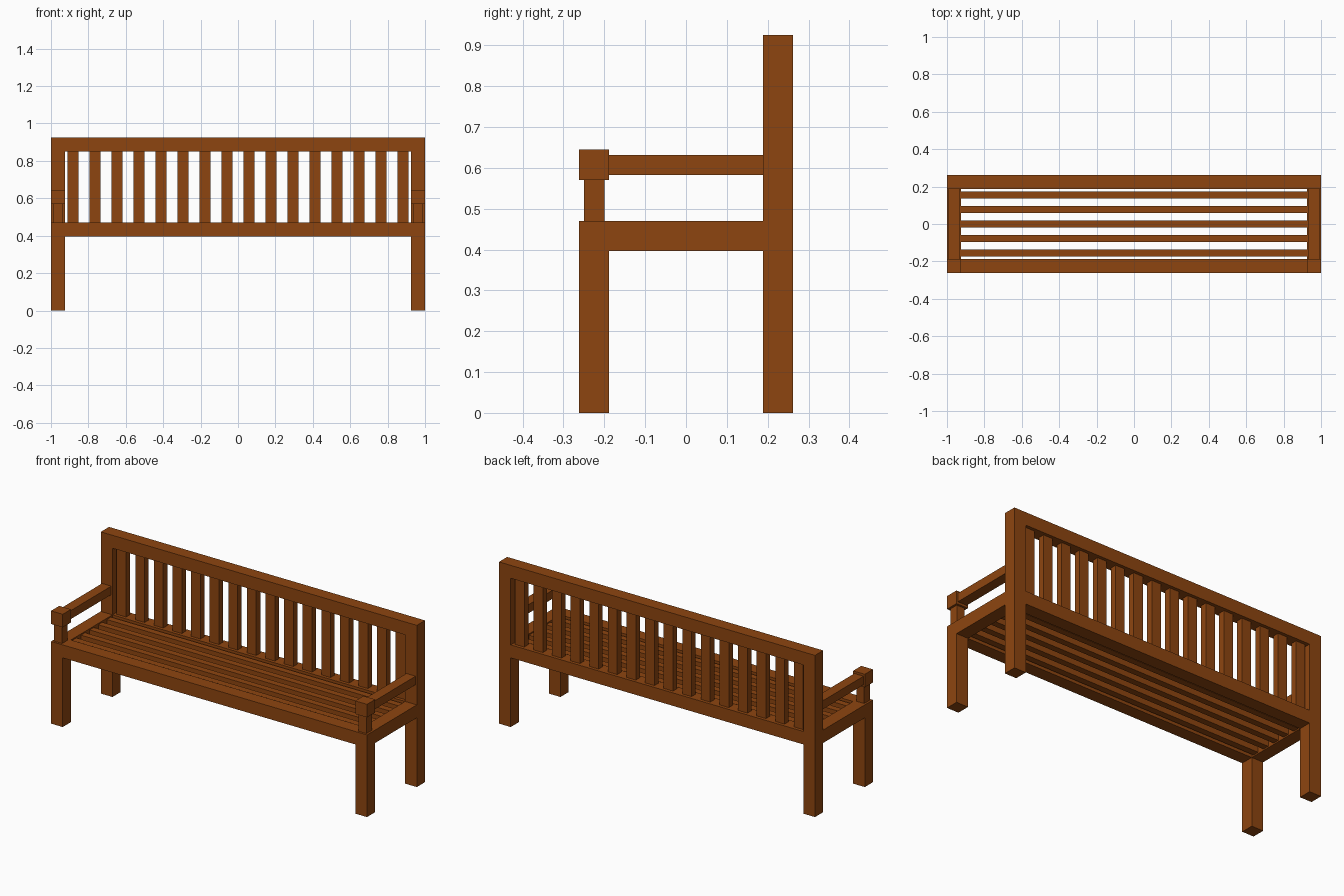
import bpy, bmesh

if "Cube" in bpy.data.objects:
    bpy.data.objects.remove(bpy.data.objects["Cube"])

wood = bpy.data.materials.new("brown_wood")
wood.diffuse_color = (0.27, 0.06, 0.005, 1)
wood.use_nodes = True
wood.node_tree.nodes["Principled BSDF"].inputs["Base Color"].default_value = wood.diffuse_color

T = 0.074                      # heavy timber thickness
X, Y, H = 1.0, 0.262, 0.925    # half width, half depth, height
XI, YI = X - T, Y - T          # inner faces of the legs
XC, YC = X - T / 2, Y - T / 2  # leg centres
SEAT = 0.47


def box(name, x0, x1, y0, y1, z0, z1):
    """Box between two opposite corners, baked at world position."""
    bm = bmesh.new()
    bmesh.ops.create_cube(bm, size=1)
    for v in bm.verts:
        v.co = (x1 if v.co.x > 0 else x0,
                y1 if v.co.y > 0 else y0,
                z1 if v.co.z > 0 else z0)
    me = bpy.data.meshes.new(name)
    bm.to_mesh(me)
    bm.free()
    me.materials.append(wood)
    ob = bpy.data.objects.new(name, me)
    bpy.context.collection.objects.link(ob)
    return ob


def pair(name, *bounds):
    """Box mirrored to the other end of the bench."""
    box(name, *bounds).modifiers.new("Mirror", 'MIRROR')


# Legs and end rails
pair("front_leg", XI, X, -Y, -YI, 0, SEAT)
pair("back_leg", XI, X, YI, Y, 0, H)
pair("side_rail", XI, X, -YI, YI, SEAT - T, SEAT)

# Armrests: post, cap block and arm
pair("arm_post", XC - 0.025, XC + 0.025, -YC - 0.025, -YC + 0.025, SEAT, 0.57)
pair("arm_block", XI, X, -Y, -YI, 0.57, 0.645)
pair("arm_rest", XC - 0.029, XC + 0.029, -YI, YI, 0.583, 0.632)

# Long rails
box("front_seat_rail", -XI, XI, -Y, -YI, SEAT - T, SEAT)
box("back_seat_rail", -XI, XI, YI, Y, SEAT - T, SEAT)
box("top_rail", -XI, XI, YI, Y, H - T, H)

# Seat slats
for i in range(5):
    y = (i - 2) * 0.078
    z = SEAT - T / 2
    box(f"seat_slat_{i + 1}", -XI, XI, y - 0.0185, y + 0.0185, z - 0.0295, z + 0.0295)

# Back slats
for i in range(16):
    x = (i - 7.5) * 0.1177
    box(f"back_slat_{i + 1}", x - 0.0295, x + 0.0295, YC - 0.0185, YC + 0.0185, SEAT, H - T)
